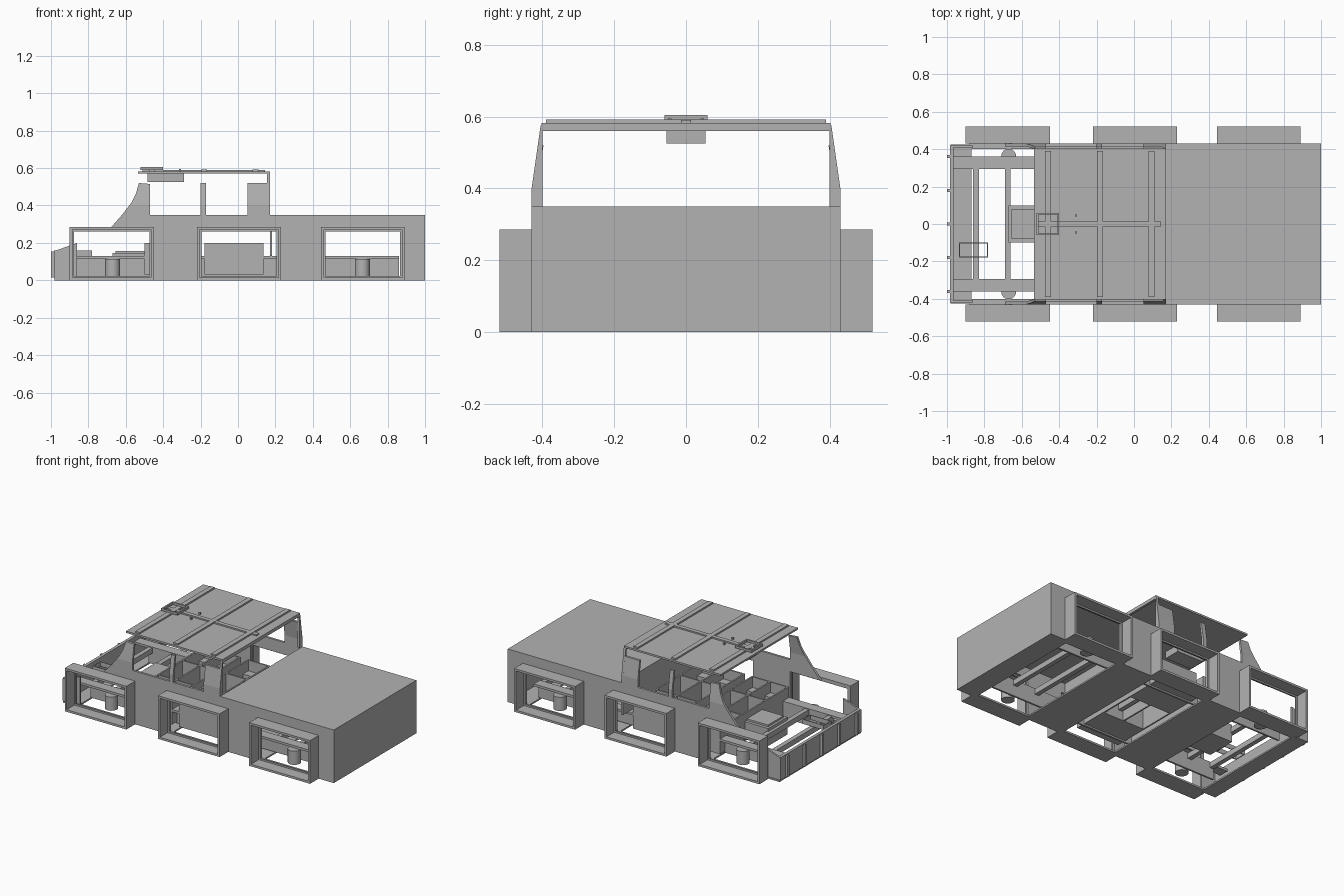
import bpy, bmesh
from mathutils import Vector

old = bpy.data.objects.get("Cube")
if old:
    bpy.data.objects.remove(old, do_unlink=True)

grey = bpy.data.materials.new("plain_grey")
grey.use_nodes = True
grey.diffuse_color = (0.45, 0.45, 0.45, 1)
grey.node_tree.nodes["Principled BSDF"].inputs["Base Color"].default_value = (0.45, 0.45, 0.45, 1)


def finish(name, bm, mirror=False):
    bmesh.ops.recalc_face_normals(bm, faces=bm.faces)
    mesh = bpy.data.meshes.new(name)
    bm.to_mesh(mesh)
    bm.free()
    mesh.materials.append(grey)
    ob = bpy.data.objects.new(name, mesh)
    bpy.context.collection.objects.link(ob)
    if mirror:
        mod = ob.modifiers.new("Mirror", "MIRROR")
        mod.use_axis = (False, True, False)
        mod.use_mirror_merge = False
    return ob


def box(name, x, y, z, mirror=False):
    """Box from (low, high) ranges."""
    bm = bmesh.new()
    bmesh.ops.create_cube(bm, size=1)
    for v in bm.verts:
        v.co = Vector([r[0] if c < 0 else r[1] for c, r in zip(v.co, (x, y, z))])
    return finish(name, bm, mirror)


def prism(name, pts, axis, low, high, mirror=True, lean=False):
    """Outline extruded along x or y; lean tips the part above the belt inward."""
    bm = bmesh.new()
    place = (lambda a, b: (low, a, b)) if axis == "x" else (lambda a, b: (a, low, b))
    face = bm.faces.new([bm.verts.new(place(a, b)) for a, b in pts])
    step = Vector((high - low, 0, 0)) if axis == "x" else Vector((0, high - low, 0))
    ext = bmesh.ops.extrude_face_region(bm, geom=[face], use_keep_orig=True)
    for v in ext["geom"]:
        if isinstance(v, bmesh.types.BMVert):
            v.co += step
    if lean:
        bmesh.ops.bisect_plane(bm, geom=bm.verts[:] + bm.edges[:] + bm.faces[:],
                               plane_co=(0, 0, 0.4), plane_no=(0, 0, 1))
        for v in bm.verts:
            v.co.y -= max(0, v.co.z - 0.4) * 0.15
    return finish(name, bm, mirror)


def frame(name, x, z, y, t):
    """Rectangular tube open along y, mirrored to both sides."""
    box(name + "_top", x, y, (z[1] - t, z[1]), True)
    box(name + "_bottom", x, y, (z[0], z[0] + t), True)
    box(name + "_front", (x[0], x[0] + t), y, (z[0] + t, z[1] - t), True)
    box(name + "_rear", (x[1] - t, x[1]), y, (z[0] + t, z[1] - t), True)


arches = [(-0.90, -0.45), (-0.22, 0.23), (0.445, 0.89)]
WALL = (0.415, 0.43)

# Body sides with notches for the wheel openings
outline = [(-0.69, 0.27), (-0.62, 0.35), (1, 0.35), (1, 0)]
for a, b in reversed(arches[1:]):
    outline += [(b - 0.02, 0), (b - 0.02, 0.27), (a + 0.02, 0.27), (a + 0.02, 0)]
outline += [(-0.47, 0), (-0.47, 0.27)]
prism("body_side", outline, "y", *WALL)

# Pillars
prism("windscreen_pillar", [(-0.62, 0.35), (-0.57, 0.415), (-0.545, 0.465), (-0.53, 0.52),
                            (-0.47, 0.515), (-0.47, 0.35)], "y", *WALL, lean=True)
prism("middle_pillar", [(-0.2, 0.35), (-0.2, 0.52), (-0.172, 0.52), (-0.172, 0.35)],
      "y", *WALL, lean=True)
prism("rear_pillar", [(0.05, 0.35), (0.05, 0.52), (0.155, 0.52), (0.155, 0.35)],
      "y", *WALL, lean=True)
prism("rear_window_post", [(0.4, 0.35), (0.43, 0.35), (0.43, 0.4), (0.405, 0.575), (0.4, 0.575)],
      "x", 0.155, 0.17)
box("rear_window_header", (0.155, 0.17), (-0.4, 0.4), (0.56, 0.575))

# Wheel arch surrounds and the inner lip of each opening
for i, (a, b) in enumerate(arches):
    frame(f"wheel_arch_{i + 1}", (a, b), (0, 0.285), (0.43, 0.52), 0.014)
    frame(f"arch_lip_{i + 1}", (a + 0.014, b - 0.014), (0.014, 0.271), (0.43, 0.44), 0.01)

# Load bed
box("bed_top", (0.17, 1), (-0.43, 0.43), (0.337, 0.35))
box("bed_end", (0.985, 1), (-0.415, 0.415), (0, 0.337))
box("bed_front", (0.17, 0.182), (-0.415, 0.415), (0.13, 0.337))

# Floor strips between the wheel openings
edges = [-0.98] + [v for a, b in arches for v in (a + 0.03, b - 0.03)] + [0.99]
for i in range(0, len(edges), 2):
    box(f"floor_{i // 2 + 1}", (edges[i], edges[i + 1]), (-0.425, 0.425), (0, 0.01))
for i, (a, b) in enumerate(arches):
    box(f"sill_{i + 1}", (a + 0.02, b - 0.02), (0.4, 0.43), (0, 0.012), True)

# Nose with ribbed grille
box("grille_plate", (-0.985, -0.965), (-0.415, 0.415), (0.01, 0.16))
prism("nose_side", [(-0.985, 0.01), (-0.985, 0.155), (-0.86, 0.2), (-0.86, 0.01)], "y", 0.408, 0.42)
for i in range(5):
    y = (i - 2) * 0.18
    box(f"grille_rib_{i + 1}", (-1, -0.985), (y - 0.008, y + 0.008), (0.015, 0.155))

# Chassis rails and crossmembers
box("rail_top", (-0.965, 0.86), (0.295, 0.36), (0.115, 0.13), True)
box("rail_web", (-0.86, 0.86), (0.295, 0.307), (0.02, 0.115), True)
for i, x in enumerate((-0.845, -0.675, 0.005, 0.5, 0.665, 0.84)):
    box(f"crossmember_{i + 1}", (x - 0.015, x + 0.015), (-0.295, 0.295), (0.09, 0.125))
box("front_gearbox", (-0.67, -0.5), (-0.1, 0.1), (0.03, 0.145))
box("front_gearbox_lid", (-0.655, -0.5), (-0.08, 0.08), (0.145, 0.157))
for j, y in enumerate((-0.18, -0.105)):
    box(f"winch_tray_side_{j + 1}", (-0.935, -0.78), (y, y + 0.005), (0.13, 0.16))
for j, x in enumerate((-0.935, -0.785)):
    box(f"winch_tray_end_{j + 1}", (x, x + 0.005), (-0.18, -0.1), (0.13, 0.16))

# Suspension cylinders
for name, x in (("front", -0.67), ("rear", 0.665)):
    bm = bmesh.new()
    bmesh.ops.create_cone(bm, cap_ends=True, segments=24, radius1=0.04, radius2=0.04, depth=0.09)
    bmesh.ops.translate(bm, verts=bm.verts, vec=(x, 0.362, 0.068))
    ob = finish(name + "_suspension", bm, True)
    for p in ob.data.polygons:
        p.use_smooth = abs(p.normal.z) < 0.5

# Open compartments under the cabin
for n, (a, b) in enumerate(((-0.5, -0.23), (-0.18, 0.135))):
    for y in (0.12, 0.35):
        box(f"compartment_{n + 1}_wall_{int(y * 100)}", (a, b), (y, y + 0.01), (0.03, 0.2), True)
    for i in range(3):
        x = a + (b - a - 0.01) * i / 2
        box(f"compartment_{n + 1}_divider_{i + 1}", (x, x + 0.01), (-0.35, 0.35), (0.03, 0.2))
    box(f"compartment_{n + 1}_base", (a, b), (0.12, 0.35), (0.03, 0.04), True)

# Roof with ribs
box("roof", (-0.535, 0.17), (-0.403, 0.403), (0.57, 0.582))
for i, x in enumerate((-0.46, -0.182, 0.093)):
    box(f"roof_rib_{i + 1}", (x - 0.016, x + 0.016), (-0.39, 0.39), (0.582, 0.592))
box("roof_spine", (-0.51, 0.145), (-0.014, 0.014), (0.582, 0.591))

# Roof hatch frame, pegs and the console below
for s in (-1, 1):
    box("hatch_side", (-0.52, -0.4), sorted((s * 0.05, s * 0.06)), (0.59, 0.605))
    x = -0.46 + s * 0.055
    box("hatch_end", (x - 0.005, x + 0.005), (-0.05, 0.05), (0.59, 0.605))
    box("roof_peg", (-0.315, -0.305), (s * 0.045 - 0.005, s * 0.045 + 0.005), (0.582, 0.595))
box("roof_console", (-0.483, -0.29), (-0.055, 0.055), (0.525, 0.57))
